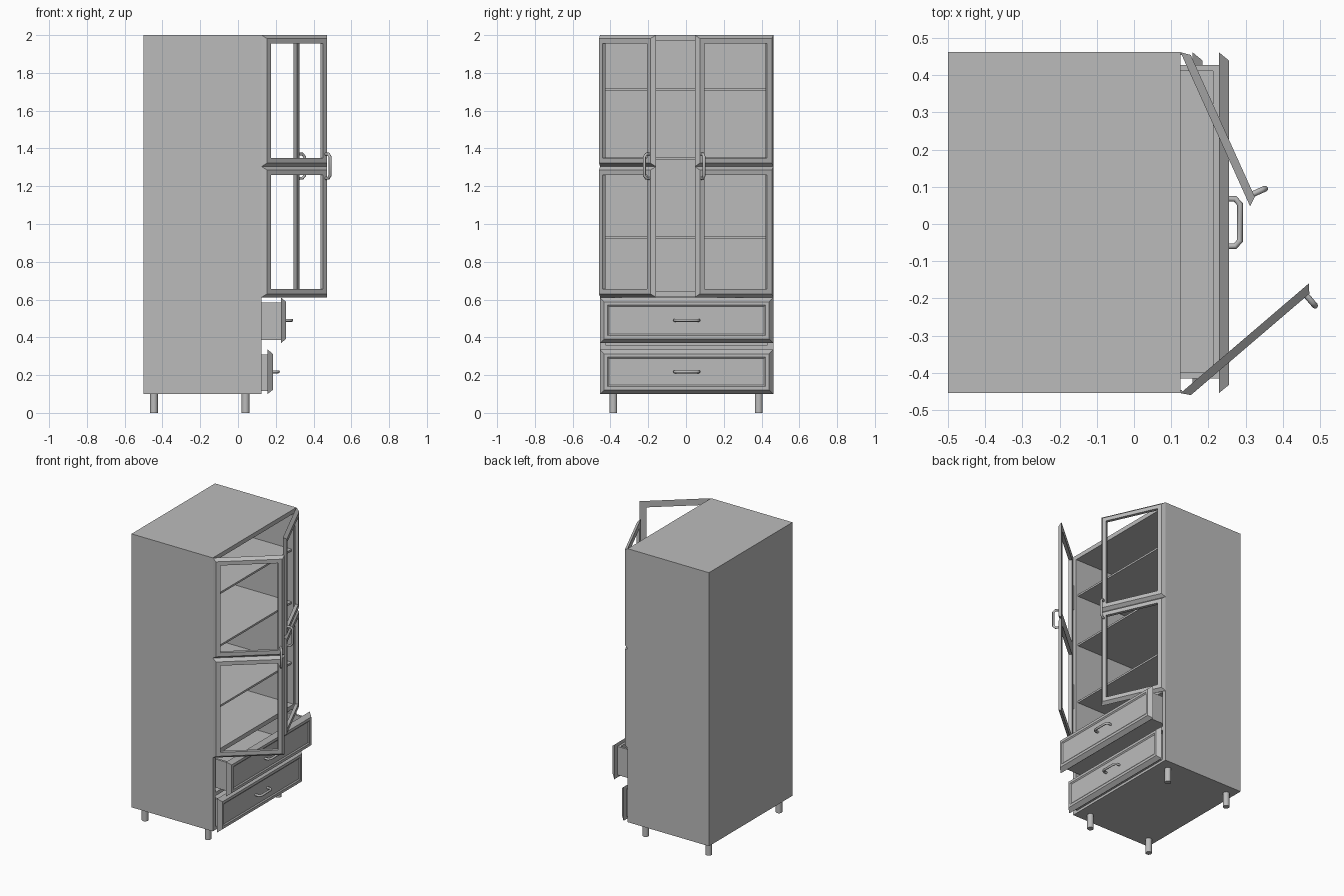
import bpy, bmesh, math
from mathutils import Matrix, Vector

cube = bpy.data.objects.get("Cube")
if cube:
    bpy.data.objects.remove(cube, do_unlink=True)

grey = bpy.data.materials.new("plain_grey")
grey.use_nodes = True
COLOUR = (0.5, 0.5, 0.5, 1)
grey.diffuse_color = COLOUR
grey.node_tree.nodes["Principled BSDF"].inputs["Base Color"].default_value = COLOUR


def add_object(name, bm):
    bmesh.ops.recalc_face_normals(bm, faces=bm.faces)
    mesh = bpy.data.meshes.new(name)
    bm.to_mesh(mesh)
    bm.free()
    mesh.materials.append(grey)
    obj = bpy.data.objects.new(name, mesh)
    bpy.context.collection.objects.link(obj)
    return obj


def box(name, x, y, z):
    bm = bmesh.new()
    size = Matrix.Diagonal((x[1] - x[0], y[1] - y[0], z[1] - z[0], 1))
    mid = Matrix.Translation((sum(x) / 2, sum(y) / 2, sum(z) / 2))
    bmesh.ops.create_cube(bm, size=1, matrix=mid @ size)
    return add_object(name, bm)


def frame_axes(origin, along, outward):
    """Matrix whose axes are along the panel, up, and out of its face."""
    rows = Matrix((along, (0, 0, 1), outward)).transposed().to_4x4()
    return Matrix.Translation(origin) @ rows


def panel(name, axes, width, height, profile, hollow):
    """Mitred rectangle swept from (inset, depth) profile points."""
    bm = bmesh.new()
    rings = []
    for i, d in profile:
        corners = ((i, i), (width - i, i), (width - i, height - i), (i, height - i))
        rings.append([bm.verts.new(axes @ Vector((u, v, d))) for u, v in corners])
    pairs = list(zip(rings, rings[1:]))
    if hollow:
        pairs.append((rings[-1], rings[0]))
    else:
        bm.faces.new(rings[0])
        bm.faces.new(rings[-1])
    for a, b in pairs:
        for k in range(4):
            n = (k + 1) % 4
            bm.faces.new((a[k], a[n], b[n], b[k]))
    return add_object(name, bm)


def handle(name, base, outward, along, half=0.064, reach=0.037):
    """Bent bar pull, swept as a round tube."""
    base, outward, along = Vector(base), Vector(outward), Vector(along)
    side = [(0, half), (reach * 0.65, half), (reach, half - 0.015)]
    path = [(o, -a) for o, a in side] + [(o, a) for o, a in reversed(side)]
    curve = bpy.data.curves.new(name, "CURVE")
    curve.dimensions = "3D"
    curve.bevel_depth = 0.008
    curve.bevel_resolution = 2
    curve.use_fill_caps = True
    spline = curve.splines.new("POLY")
    spline.points.add(len(path) - 1)
    for p, (o, a) in zip(spline.points, path):
        p.co = (*(base + outward * o + along * a), 1)
    curve.materials.append(grey)
    bpy.context.collection.objects.link(bpy.data.objects.new(name, curve))


# Carcass
BACK, FRONT, RIGHT, LEFT, T = -0.5, 0.125, -0.455, 0.462, 0.03
inner = (RIGHT + T, LEFT - T)
box("right_side", (BACK, FRONT), (RIGHT, RIGHT + T), (0.1, 2))
box("left_side", (BACK, FRONT), (LEFT - T, LEFT), (0.1, 2))
box("back_panel", (BACK, BACK + 0.02), inner, (0.1, 2))
for name, z, t in (("bottom", 0.1, 0.02), ("drawer_divider", 0.335, 0.025),
                   ("cabinet_floor", 0.615, T), ("top", 1.97, T)):
    box(name, (BACK + 0.02, FRONT), inner, (z, z + t))
for i, z in enumerate((0.92, 1.34, 1.705)):
    box(f"shelf_{i + 1}", (BACK + 0.02, FRONT - 0.015), inner, (z, z + 0.013))

# Legs
for x in (-0.445, 0.04):
    for y in (-0.385, 0.385):
        bm = bmesh.new()
        bmesh.ops.create_cone(bm, cap_ends=True, segments=20, radius1=0.021, radius2=0.021,
                              depth=0.1, matrix=Matrix.Translation((x, y, 0.05)))
        leg = add_object("leg", bm)
        for f in leg.data.polygons:
            f.use_smooth = len(f.vertices) == 4

# Open drawers
for name, x, z, h in (("upper", 0.228, 0.37, 0.24), ("lower", 0.157, 0.1, 0.235)):
    axes = frame_axes((x, RIGHT, z), (0, 1, 0), (1, 0, 0))
    panel(f"{name}_drawer_front", axes, LEFT - RIGHT, h,
          [(0, 0), (0.022, 0.027), (0.04, 0.027), (0.048, 0.021)], False)
    z0, z1, rear, w = z + 0.017, z + h - 0.025, x - 0.58, 0.015
    sides = (RIGHT + 0.04, LEFT - 0.035)
    box(f"{name}_drawer_floor", (rear, x), sides, (z0, z0 + w))
    box(f"{name}_drawer_rear", (rear, rear + w), sides, (z0, z1))
    box(f"{name}_drawer_inside", (x - w, x), sides, (z0, z1))
    box(f"{name}_drawer_right", (rear, x), (sides[0], sides[0] + w), (z0, z1))
    box(f"{name}_drawer_left", (rear, x), (sides[1] - w, sides[1]), (z0, z1))
    handle(f"{name}_drawer_handle", (x + 0.02, 0.004, z + h / 2), (1, 0, 0), (0, 1, 0))

# Open doors, each with two bevelled frames and one pull
for name, y, direction, flip in (("right", RIGHT, (0.345, 0.295), 1),
                                 ("left", LEFT, (0.187, -0.414), -1)):
    d = Vector((*direction, 0)).normalized()
    n = Vector((d.y, -d.x, 0)) * flip
    hinge = Vector((FRONT, y, 0))
    for part, z, h in (("lower", 0.612, 0.692), ("upper", 1.304, 0.696)):
        panel(f"{name}_door_{part}_frame", frame_axes(hinge + Vector((0, 0, z)), d, n),
              0.455, h, [(0, 0), (0.018, 0.022), (0.045, 0.022), (0.045, 0)], True)
    grip = hinge + d * 0.428 + n * 0.02 + Vector((0, 0, 1.306))
    handle(f"{name}_door_handle", grip, n, (0, 0, 1))
    # Hinge leaves
    for z in (0.97, 1.7):
        box(f"{name}_hinge", (FRONT - 0.01, FRONT + 0.004),
            sorted((y - flip * -0.002, y + flip * 0.008)), (z - 0.09, z + 0.09))
